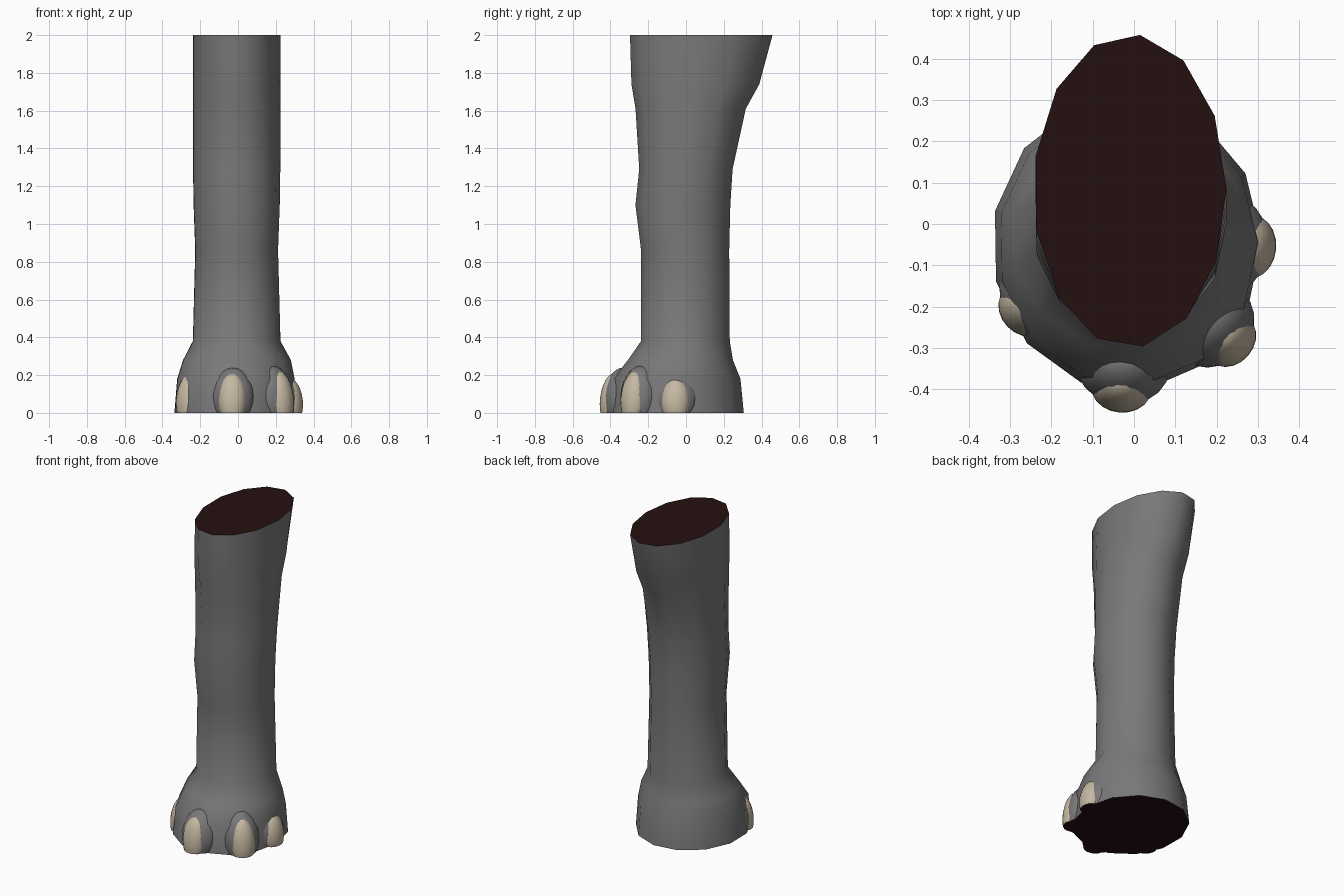
import bpy, bmesh, math
from mathutils import Matrix, Vector

if "Cube" in bpy.data.objects:
    bpy.data.objects.remove(bpy.data.objects["Cube"])


def material(name, rgb):
    m = bpy.data.materials.new(name)
    m.diffuse_color = (*rgb, 1)
    m.use_nodes = True
    m.node_tree.nodes["Principled BSDF"].inputs["Base Color"].default_value = m.diffuse_color
    return m


SKIN = material("grey skin", (0.19, 0.19, 0.19))
NAIL = material("horn beige", (0.56, 0.48, 0.36))
FLESH = material("dark red", (0.018, 0.005, 0.005))


def make_object(name, bm, mats, angle):
    bmesh.ops.recalc_face_normals(bm, faces=bm.faces[:])
    me = bpy.data.meshes.new(name)
    bm.to_mesh(me)
    bm.free()
    for m in mats:
        me.materials.append(m)
    ob = bpy.data.objects.new(name, me)
    bpy.context.collection.objects.link(ob)
    bpy.ops.object.select_all(action='DESELECT')
    ob.select_set(True)
    bpy.context.view_layer.objects.active = ob
    bpy.ops.object.shade_smooth_by_angle(angle=math.radians(angle))
    return ob


# Leg: 13-sided oval rings as (z, x min, x max, y min, y max)
RINGS = [
    (0.00, -0.345, 0.310, -0.405, 0.308),
    (0.18, -0.330, 0.300, -0.390, 0.290),
    (0.28, -0.298, 0.280, -0.310, 0.250),
    (0.38, -0.245, 0.225, -0.240, 0.233),
    (0.86, -0.232, 0.212, -0.240, 0.230),
    (1.10, -0.241, 0.221, -0.270, 0.236),
    (1.29, -0.244, 0.224, -0.250, 0.248),
    (1.61, -0.244, 0.224, -0.270, 0.318),
    (1.74, -0.244, 0.224, -0.292, 0.390),
    (2.00, -0.244, 0.224, -0.300, 0.460),
]
SIDES = 13
bm = bmesh.new()
loops = []
for z, x0, x1, y0, y1 in RINGS:
    loop = []
    for k in range(SIDES):
        a = math.radians(6) + math.tau * k / SIDES
        loop.append(bm.verts.new(((x0 + x1) / 2 + (x1 - x0) / 2 * math.sin(a),
                                  (y0 + y1) / 2 + (y1 - y0) / 2 * math.cos(a), z)))
    loops.append(loop)
for lo, hi in zip(loops, loops[1:]):
    for k in range(SIDES):
        n = (k + 1) % SIDES
        bm.faces.new((lo[k], lo[n], hi[n], hi[k]))
# Cut ends of the leg
for loop in (loops[0], loops[-1]):
    bm.faces.new(loop).material_index = 1
make_object("leg", bm, (SKIN, FLESH), 50)


def toe_part(name, outer, direction, half_width, depth, top, mats):
    """Leaning ellipsoid cut flat at the ground; outer is its outermost point."""
    d = Vector((*direction, 0)).normalized()
    mid = 0.35 * top
    centre = Vector((*outer, mid)) - d * depth
    turn = Matrix.Rotation(math.atan2(d.y, d.x) + math.pi / 2, 4, 'Z')
    lean = Matrix.Rotation(math.radians(-7), 4, 'X')
    size = Matrix.Diagonal((half_width, depth, top - mid, 1))
    bm = bmesh.new()
    bmesh.ops.create_uvsphere(bm, u_segments=20, v_segments=12, radius=1,
                              matrix=Matrix.Translation(centre) @ turn @ lean @ size)
    cut = bmesh.ops.bisect_plane(bm, geom=bm.verts[:] + bm.edges[:] + bm.faces[:],
                                 plane_co=(0, 0, 0), plane_no=(0, 0, -1), clear_outer=True)
    rim = [e for e in cut["geom_cut"] if isinstance(e, bmesh.types.BMEdge)]
    for f in bmesh.ops.contextual_create(bm, geom=rim)["faces"]:
        f.material_index = 1
    make_object(name, bm, mats, 50)


# Toes: (name, outermost point, outward direction, half width, height)
TOES = [
    ("front", (-0.035, -0.455), (-0.08, -1.0), 0.075, 0.21),
    ("left", (-0.305, -0.248), (-0.72, -0.70), 0.072, 0.205),
    ("right_front", (0.275, -0.318), (0.75, -0.65), 0.072, 0.22),
    ("right_side", (0.343, -0.06), (1.0, -0.08), 0.078, 0.185),
]
for name, outer, direction, half, top in TOES:
    toe_part(name + "_nail", outer, direction, half, 0.06, top, (NAIL, FLESH))
    # Skin swelling around the nail
    d = Vector(direction).normalized()
    back = Vector(outer) - d * 0.018
    toe_part(name + "_toe", back, direction, half * 1.5, 0.09, top + 0.03, (SKIN, FLESH))
